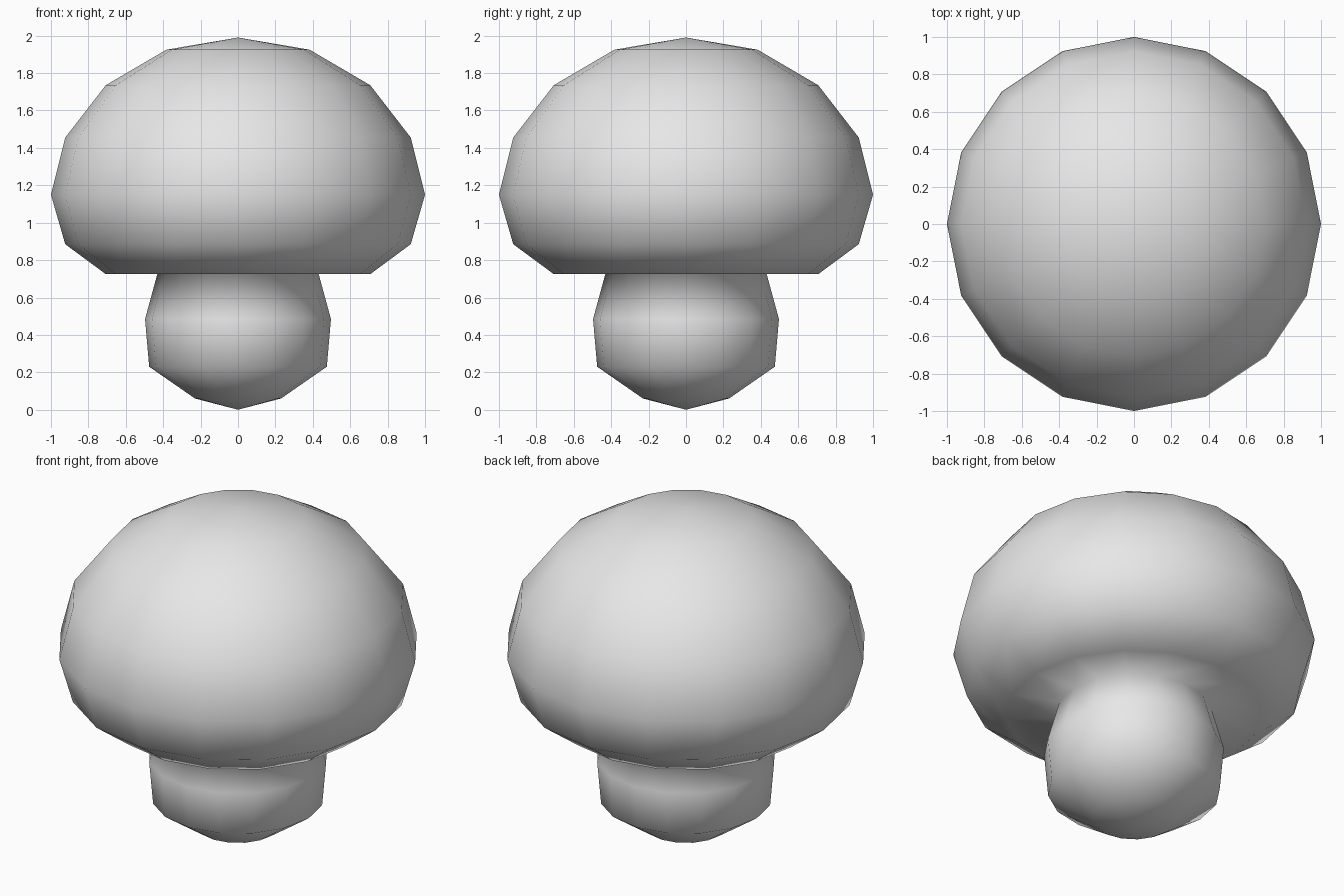
import bpy, bmesh
from math import pi, sin, cos

default = bpy.data.objects.get("Cube")
if default:
    bpy.data.objects.remove(default, do_unlink=True)

SIDES = 16

# Plain grey material
grey = bpy.data.materials.new("plain grey")
grey.use_nodes = True
colour = (0.8, 0.8, 0.8, 1)
grey.diffuse_color = colour
grey.node_tree.nodes["Principled BSDF"].inputs["Base Color"].default_value = colour

# Rings from the stem foot up to the crown: (radius, height)
stem = [(0.23, 0.06), (0.475, 0.23), (0.497, 0.485), (0.43, 0.73)]
cap = [(sin(pi * i / 8), z) for i, z in
       ((6, 0.725), (5, 0.885), (4, 1.15), (3, 1.455), (2, 1.735), (1, 1.925))]


def lathe(name, rings, bottom, top):
    """Turn rings into one closed smooth surface with a pole at each end."""
    bm = bmesh.new()
    loops = [[bm.verts.new((r * cos(2 * pi * k / SIDES), r * sin(2 * pi * k / SIDES), z))
              for k in range(SIDES)] for r, z in rings]
    foot, crown = bm.verts.new((0, 0, bottom)), bm.verts.new((0, 0, top))
    for k in range(SIDES):
        n = (k + 1) % SIDES
        bm.faces.new((foot, loops[0][n], loops[0][k]))
        bm.faces.new((crown, loops[-1][k], loops[-1][n]))
        for low, high in zip(loops, loops[1:]):
            bm.faces.new((low[k], low[n], high[n], high[k]))
    for face in bm.faces:
        face.smooth = True
    mesh = bpy.data.meshes.new(name)
    bm.to_mesh(mesh)
    bm.free()
    mesh.materials.append(grey)
    obj = bpy.data.objects.new(name, mesh)
    bpy.context.collection.objects.link(obj)
    return obj


# Stem, underside and cap are one continuous skin
lathe("mushroom", stem + cap, 0.0, 1.99)
